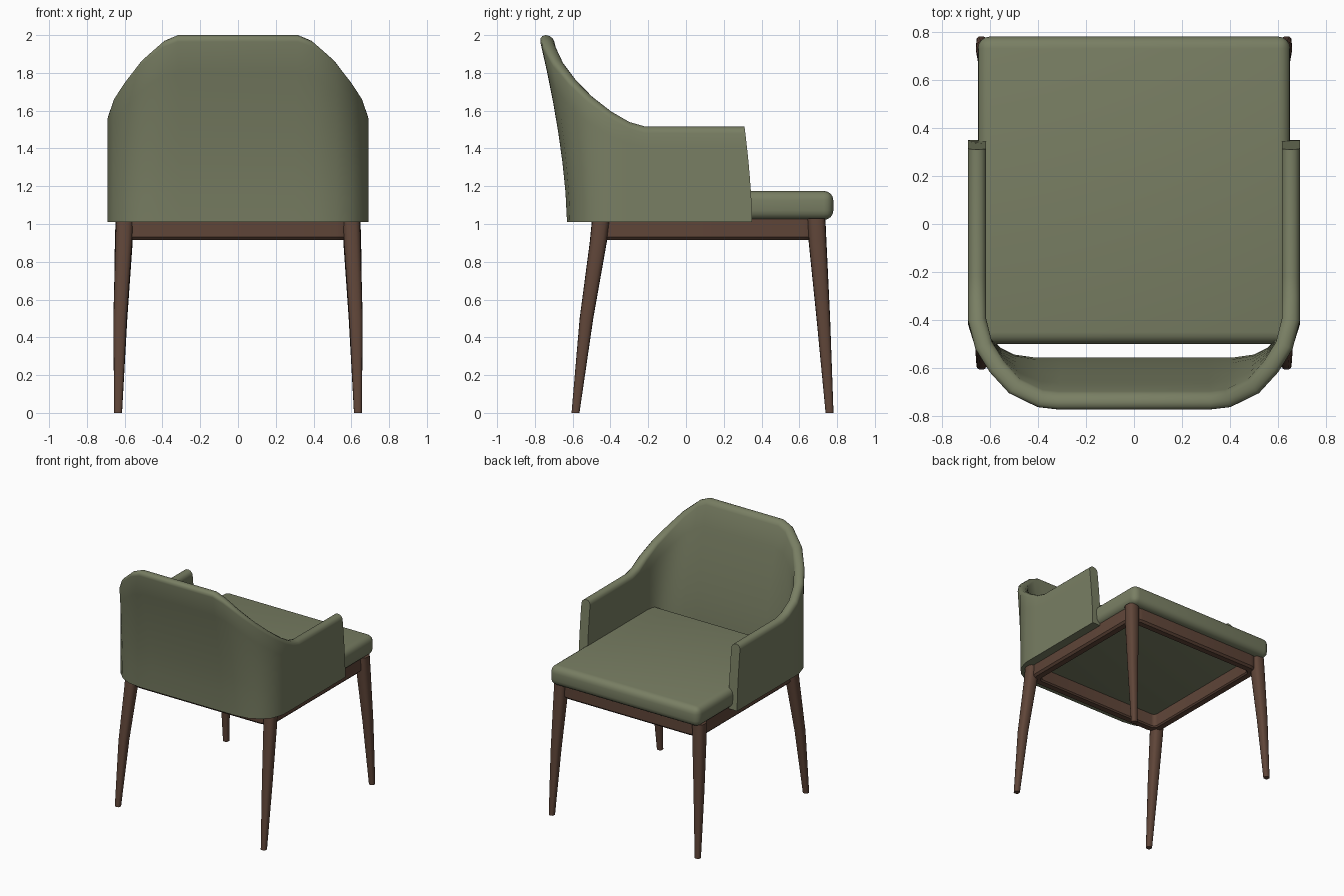
import bpy, bmesh, math
from mathutils import Vector

if "Cube" in bpy.data.objects:
    bpy.data.objects.remove(bpy.data.objects["Cube"])


def material(name, rgb):
    m = bpy.data.materials.new(name)
    m.diffuse_color = (*rgb, 1)
    m.use_nodes = True
    m.node_tree.nodes["Principled BSDF"].inputs["Base Color"].default_value = m.diffuse_color
    return m


FABRIC = material("green_fabric", (0.19, 0.21, 0.125))
WOOD = material("brown_wood", (0.115, 0.06, 0.04))


def finish(obj, mat, angle=40):
    obj.data.materials.append(mat)
    bpy.ops.object.select_all(action='DESELECT')
    obj.select_set(True)
    bpy.context.view_layer.objects.active = obj
    bpy.ops.object.shade_smooth_by_angle(angle=math.radians(angle))


def loft(name, rings, mat, cyclic=False, angle=40):
    """Skin closed cross-sections; cap the ends unless the loft is cyclic."""
    bm = bmesh.new()
    vs = [[bm.verts.new(p) for p in r] for r in rings]
    n = len(vs[0])
    for i in range(len(vs) if cyclic else len(vs) - 1):
        a, b = vs[i], vs[(i + 1) % len(vs)]
        for j in range(n):
            k = (j + 1) % n
            bm.faces.new((a[j], a[k], b[k], b[j]))
    if not cyclic:
        bm.faces.new(vs[0])
        bm.faces.new(vs[-1])
    bmesh.ops.recalc_face_normals(bm, faces=bm.faces)
    me = bpy.data.meshes.new(name)
    bm.to_mesh(me)
    bm.free()
    obj = bpy.data.objects.new(name, me)
    bpy.context.collection.objects.link(obj)
    finish(obj, mat, angle)
    return obj


# Wrap-around back and arms: columns of (bottom x, y, top x, y, z), right half
half = [(0.30, -.63, .32, -.78, 2.0), (.42, -.63, .40, -.77, 1.97),
        (.52, -.615, .52, -.71, 1.87), (.60, -.575, .60, -.62, 1.77),
        (.66, -.515, .66, -.52, 1.68), (.69, -.42, .69, -.40, 1.595),
        (.69, -.30, .69, -.30, 1.54), (.69, -.22, .69, -.22, 1.517),
        (.69, .35, .69, .31, 1.515)]
cols = [(-c[0], c[1], -c[2], c[3], c[4]) for c in reversed(half)] + half
BASE, THICK, RIM = 1.01, 0.075, 0.035


def outer(i, v):
    bx, by, tx, ty, tz = cols[i]
    w = v ** 1.6
    return Vector((bx + (tx - bx) * w, by + (ty - by) * w, BASE + (tz - BASE) * v))


def inward(i, v):
    a, p, b = (outer(k, v) for k in (max(i - 1, 0), i, min(i + 1, len(cols) - 1)))
    t1, t2 = (p - a).to_2d(), (b - p).to_2d()
    t = (t1.normalized() if t1.length else t2) + (t2.normalized() if t2.length else t1)
    t.normalize()
    return Vector((-t.y, t.x, 0))


rings = []
for i, c in enumerate(cols):
    h = c[4] - BASE
    side = [(1 - RIM / h) * k / 6 for k in range(7)]
    arc = [math.pi * k / 6 for k in range(1, 6)]
    sec = [(v, 0) for v in side]
    sec += [(1 - RIM / h * (1 - math.sin(a)), .5 - .5 * math.cos(a)) for a in arc]
    sec += [(v, 1) for v in reversed(side)]
    rings.append([outer(i, v) + inward(i, v) * THICK * d for v, d in sec])
loft("back_and_arms", rings, FABRIC, angle=50)

# Seat cushion
bpy.ops.mesh.primitive_cube_add(size=1, location=(0, 0.14, 1.0985))
seat = bpy.context.object
seat.name = "seat_cushion"
seat.scale = (1.30, 1.28, 0.153)
bpy.ops.object.transform_apply(location=False, rotation=False, scale=True)
bev = seat.modifiers.new("rounding", 'BEVEL')
bev.width = 0.05
bev.segments = 4
bpy.ops.object.modifier_apply(modifier=bev.name)
finish(seat, FABRIC)

# Seat frame: chamfered rail section swept round a rounded rectangle
section = [(0, .93), (.015, .915), (.06, .915), (.07, .925), (.07, 1.03), (0, 1.03)]
X, Y0, Y1, R = 0.62, -0.49, 0.72, 0.10
frame = []
for q, (cx, cy) in enumerate([(X - R, Y1 - R), (R - X, Y1 - R),
                              (R - X, Y0 + R), (X - R, Y0 + R)]):
    for k in range(6):
        a = math.pi / 2 * (q + k / 5)
        frame.append([(cx + (R - d) * math.cos(a), cy + (R - d) * math.sin(a), z)
                      for d, z in section])
loft("seat_frame", frame, WOOD, cyclic=True)


# Tapered legs with a soft-square section: (x, y, z, radius)
def leg(name, path, s):
    rings = []
    for x, y, z, r in path:
        ring = []
        for k in range(16):
            a = math.tau * k / 16
            co, si = math.cos(a), math.sin(a)
            ring.append((s * x + r * math.copysign(abs(co) ** .75, co),
                         y + r * math.copysign(abs(si) ** .75, si), z))
        rings.append(ring)
    loft(name, rings, WOOD)


front = [(.635, .76, 0, .021), (.622, .727, .5, .036), (.605, .697, .9, .047), (.60, .69, 1.03, .048)]
back = [(.635, -.585, 0, .021), (.624, -.527, .5, .036), (.605, -.465, .9, .045), (.60, -.45, 1.03, .047)]
for s, side in ((1, "right"), (-1, "left")):
    leg("front_leg_" + side, front, s)
    leg("back_leg_" + side, back, s)
